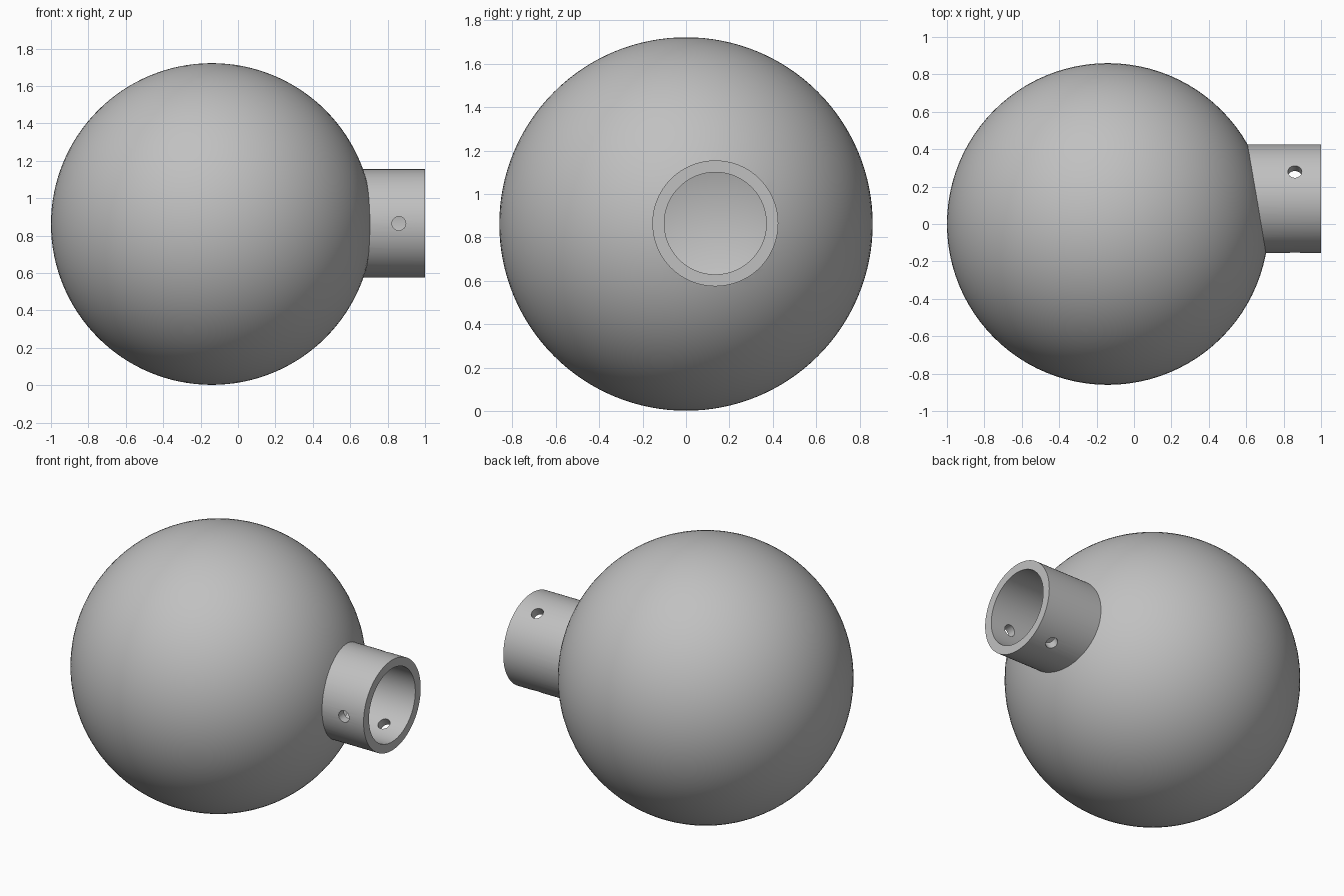
import bpy
import bmesh
import math
from mathutils import Matrix, Vector

if "Cube" in bpy.data.objects:
    bpy.data.objects.remove(bpy.data.objects["Cube"], do_unlink=True)

BALL = Vector((-0.14, 0, 0.862))
BALL_R, WALL = 0.86, 0.055
NECK = Vector((0, 0.135, 0.865))
NECK_R, NECK_END = 0.29, 1.0
PIN_X, PIN_R = 0.86, 0.037

grey = bpy.data.materials.new("satin grey")
grey.use_nodes = True
grey.diffuse_color = (0.53, 0.53, 0.53, 1)
grey.node_tree.nodes["Principled BSDF"].inputs["Base Color"].default_value = grey.diffuse_color


def finish(name, bm):
    mesh = bpy.data.meshes.new(name)
    bm.to_mesh(mesh)
    bm.free()
    mesh.materials.append(grey)
    obj = bpy.data.objects.new(name, mesh)
    bpy.context.collection.objects.link(obj)
    return obj


def sphere(name, radius):
    bm = bmesh.new()
    bmesh.ops.create_uvsphere(bm, u_segments=96, v_segments=64, radius=radius,
                              matrix=Matrix.Translation(BALL))
    return finish(name, bm)


def rod(name, start, end, radius, sides):
    axis = end - start
    turn = axis.to_track_quat("Z", "Y").to_matrix().to_4x4()
    bm = bmesh.new()
    bmesh.ops.create_cone(bm, cap_ends=True, segments=sides, radius1=radius,
                          radius2=radius, depth=axis.length,
                          matrix=Matrix.Translation((start + end) / 2) @ turn)
    return finish(name, bm)


def combine(target, other, operation):
    other.hide_render = True
    mod = target.modifiers.new(operation.title(), "BOOLEAN")
    mod.operation, mod.solver, mod.object = operation, "EXACT", other
    bpy.context.view_layer.objects.active = target
    bpy.ops.object.modifier_apply(modifier=mod.name)
    bpy.data.objects.remove(other, do_unlink=True)


# Ball with a neck tube set off centre
globe = sphere("hollow_globe_with_neck", BALL_R)
neck = rod("neck", NECK + Vector((0.4, 0, 0)), NECK + Vector((NECK_END, 0, 0)), NECK_R, 96)
combine(globe, neck, "UNION")

# Hollow interior and open bore
combine(globe, sphere("cavity", BALL_R - WALL), "DIFFERENCE")
bore = rod("bore", NECK + Vector((0.3, 0, 0)), NECK + Vector((1.2, 0, 0)), NECK_R - WALL, 96)
combine(globe, bore, "DIFFERENCE")

# Three set-screw holes spaced evenly around the neck
for i in range(3):
    angle = math.pi + i * math.tau / 3
    out = Vector((0, math.cos(angle), math.sin(angle)))
    centre = NECK + Vector((PIN_X, 0, 0))
    hole = rod("screw_hole", centre + out * 0.15, centre + out * 0.4, PIN_R, 32)
    combine(globe, hole, "DIFFERENCE")

# Smooth shading with crisp rims
bpy.ops.object.select_all(action="DESELECT")
globe.select_set(True)
bpy.context.view_layer.objects.active = globe
bpy.ops.object.shade_smooth_by_angle(angle=math.radians(30))
